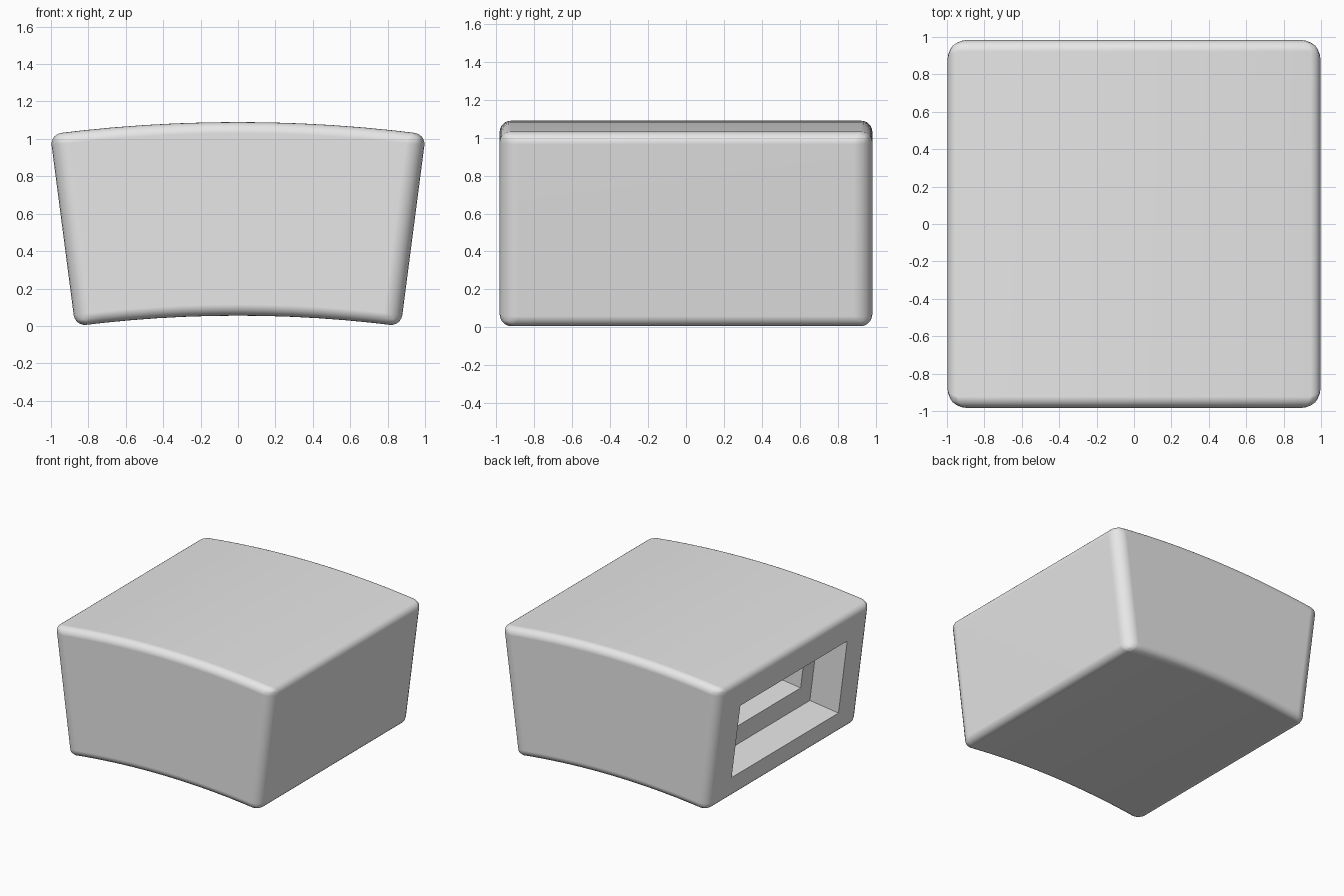
import bpy, bmesh, math
from mathutils import Matrix, Vector

cube = bpy.data.objects.get("Cube")
if cube:
    bpy.data.objects.remove(cube, do_unlink=True)

HALF_ANGLE = math.atan(0.13)
CENTRE_Z = -6.7          # centre of the arch the block belongs to
R_OUT, R_IN = 7.79, 6.755
HALF_DEPTH = 0.983
SEGS = 12

grey = bpy.data.materials.new("light_grey")
grey.use_nodes = True
grey.diffuse_color = (0.8, 0.8, 0.8, 1)
grey.node_tree.nodes["Principled BSDF"].inputs["Base Color"].default_value = (0.8, 0.8, 0.8, 1)


def add_object(name, bm):
    bmesh.ops.recalc_face_normals(bm, faces=bm.faces)
    mesh = bpy.data.meshes.new(name)
    bm.to_mesh(mesh)
    bm.free()
    mesh.materials.append(grey)
    obj = bpy.data.objects.new(name, mesh)
    bpy.context.collection.objects.link(obj)
    return obj


def arc(radius, sign):
    for i in range(SEGS + 1):
        a = sign * HALF_ANGLE * (2 * i / SEGS - 1)
        yield radius * math.sin(a), CENTRE_Z + radius * math.cos(a)


# Arched wedge: two arcs swept from front to back
profile = list(arc(R_OUT, 1)) + list(arc(R_IN, -1))
bm = bmesh.new()
weight = bm.edges.layers.float.new("bevel_weight_edge")
front = bm.faces.new([bm.verts.new((x, -HALF_DEPTH, z)) for x, z in profile])
sweep = bmesh.ops.extrude_face_region(bm, geom=[front], use_keep_orig=True)
moved = [g for g in sweep["geom"] if isinstance(g, bmesh.types.BMVert)]
bmesh.ops.translate(bm, verts=moved, vec=(0, 2 * HALF_DEPTH, 0))

# Wider rounding on the upright edges, tighter along the arcs and ends
for e in bm.edges:
    d = e.verts[1].co - e.verts[0].co
    if abs(d.y) > 1:
        e[weight] = 0.6 if abs(e.verts[0].co.x) > 0.85 else 0
    else:
        e[weight] = 1.0 if abs(d.z) > 0.5 else 0.6
block = add_object("wedge_block", bm)

bevel = block.modifiers.new("rounding", "BEVEL")
bevel.limit_method = "WEIGHT"
bevel.width = 0.1
bevel.segments = 6
bevel.use_clamp_overlap = False


# Stepped pocket in the -x side, square to the sloping face
def pocket_cutter(name, half_y, half_z, start, end):
    bm = bmesh.new()
    bmesh.ops.create_cube(bm, size=1)
    bm.transform(Matrix.Translation((-0.934, 0, 0.49))
                 @ Matrix.Rotation(-HALF_ANGLE, 4, "Y")
                 @ Matrix.Translation(((start + end) / 2, 0, 0))
                 @ Matrix.Diagonal(Vector((end - start, 2 * half_y, 2 * half_z, 1))))
    obj = add_object(name, bm)
    obj.hide_render = True
    return obj


cutters = [pocket_cutter("recess_cutter", 0.69, 0.307, -0.2, 0.26),
           pocket_cutter("inner_slot_cutter", 0.54, 0.14, 0.1, 0.55)]
for cutter in cutters:
    cut = block.modifiers.new(cutter.name, "BOOLEAN")
    cut.operation = "DIFFERENCE"
    cut.solver = "EXACT"
    cut.object = cutter

# Bake the modifiers, then smooth the rounded edges
bpy.context.view_layer.update()
evaluated = block.evaluated_get(bpy.context.evaluated_depsgraph_get())
mesh = bpy.data.meshes.new_from_object(evaluated)
block.modifiers.clear()
block.data = mesh
mesh.materials.clear()
mesh.materials.append(grey)
for cutter in cutters:
    bpy.data.objects.remove(cutter, do_unlink=True)
for p in mesh.polygons:
    p.material_index = 0

bpy.ops.object.select_all(action="DESELECT")
block.select_set(True)
bpy.context.view_layer.objects.active = block
bpy.ops.object.shade_smooth_by_angle(angle=math.radians(30))
normals = block.modifiers.new("flat_faces", "WEIGHTED_NORMAL")
normals.keep_sharp = True
